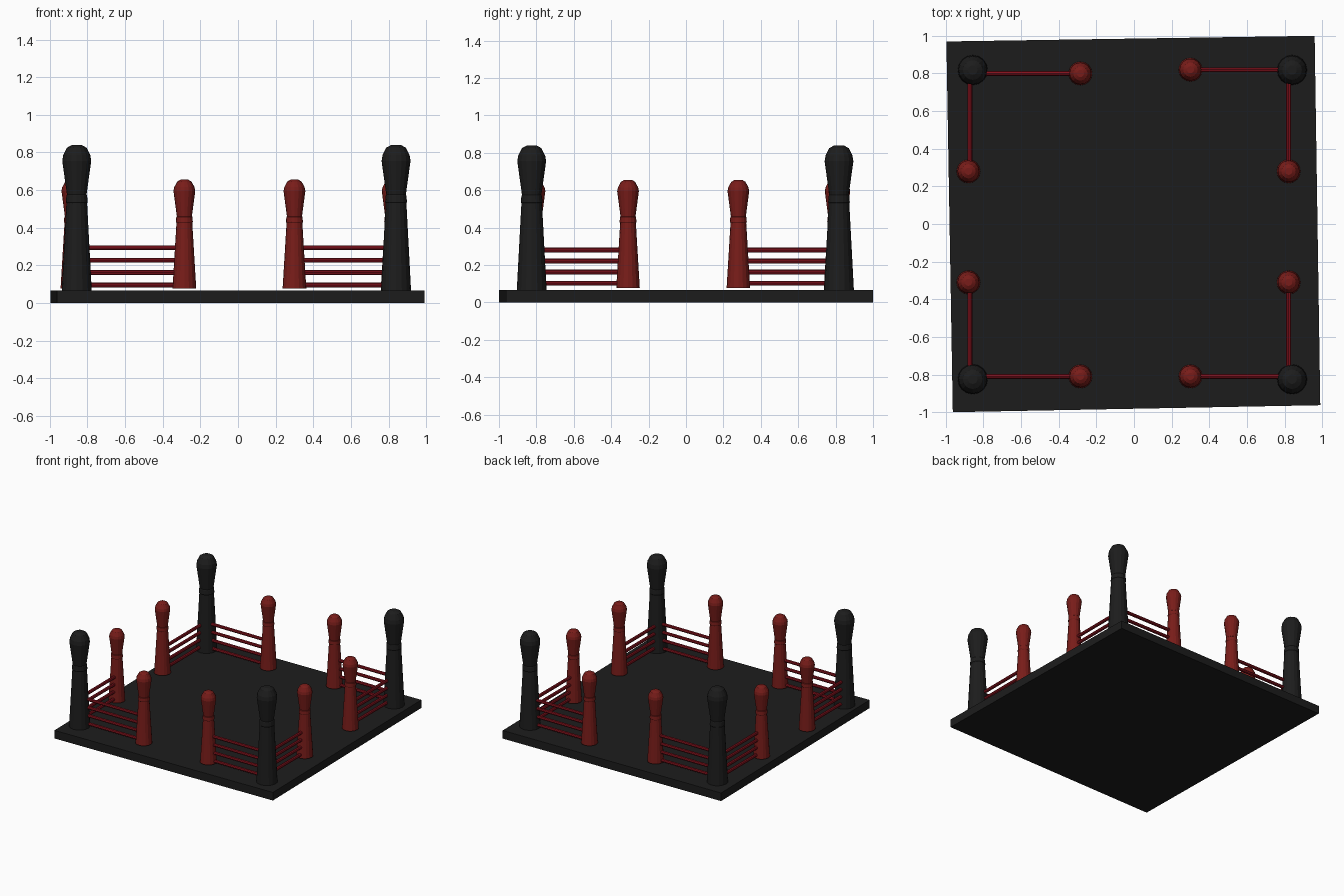
import bpy, bmesh, math
from mathutils import Vector

if "Cube" in bpy.data.objects:
    bpy.data.objects.remove(bpy.data.objects["Cube"])


def material(name, rgb):
    m = bpy.data.materials.new(name)
    m.diffuse_color = (*rgb, 1)
    m.use_nodes = True
    m.node_tree.nodes["Principled BSDF"].inputs["Base Color"].default_value = m.diffuse_color
    return m


BLACK = material("black_paint", (0.012, 0.012, 0.012))
RED = material("red_paint", (0.19, 0.012, 0.01))
ROPE = material("rope_red", (0.23, 0.006, 0.012))


def finish(bm, name, mat):
    bmesh.ops.recalc_face_normals(bm, faces=bm.faces)
    me = bpy.data.meshes.new(name)
    bm.to_mesh(me)
    bm.free()
    me.materials.append(mat)
    ob = bpy.data.objects.new(name, me)
    bpy.context.collection.objects.link(ob)
    return ob


def lathe(name, profile, x, y, mat, sides=16):
    bm = bmesh.new()
    rings = []
    for r, z in profile:
        rings.append([bm.verts.new((x + r * math.cos(math.tau * i / sides),
                                    y + r * math.sin(math.tau * i / sides), z))
                      for i in range(sides)])
    for a, b in zip(rings, rings[1:]):
        for i in range(sides):
            j = (i + 1) % sides
            bm.faces.new((a[i], a[j], b[j], b[i]))
    bm.faces.new(rings[0])
    bm.faces.new(rings[-1])
    return finish(bm, name, mat)


def rope(name, a, b, radius=0.013):
    a, b = Vector(a), Vector(b)
    bm = bmesh.new()
    bmesh.ops.create_cone(bm, cap_ends=True, segments=8, radius1=radius,
                          radius2=radius, depth=(b - a).length)
    bm.transform((b - a).to_track_quat('Z', 'Y').to_matrix().to_4x4())
    bmesh.ops.translate(bm, verts=bm.verts, vec=(a + b) / 2)
    return finish(bm, name, ROPE)


# floor slab, turned very slightly
bm = bmesh.new()
lower = [bm.verts.new((x, y, 0)) for x, y in
         ((-0.963, -1.0), (0.99, -0.963), (0.96, 1.0), (-0.997, 0.97))]
face = bm.faces.new(lower)
ext = bmesh.ops.extrude_face_region(bm, geom=[face], use_keep_orig=True)
bmesh.ops.translate(bm, vec=(0, 0, 0.066),
                    verts=[v for v in ext["geom"] if isinstance(v, bmesh.types.BMVert)])
finish(bm, "platform", BLACK)

# skittle-shaped profiles: (radius, height)
CORNER = [(0.08, 0.06), (0.055, 0.53), (0.058, 0.535), (0.055, 0.57), (0.052, 0.575),
          (0.077, 0.755), (0.072, 0.785), (0.052, 0.825), (0.025, 0.84)]
SMALL = [(0.063, 0.076), (0.042, 0.425), (0.045, 0.43), (0.043, 0.457), (0.040, 0.46),
         (0.058, 0.595), (0.054, 0.615), (0.038, 0.645), (0.019, 0.656)]

# each corner: black post, red post along x, red post along y
corners = {
    "front_left": ((-0.857, -0.825), (-0.285, -0.81), (-0.88, -0.31)),
    "front_right": ((0.84, -0.825), (0.30, -0.81), (0.822, -0.31)),
    "back_right": ((0.84, 0.818), (0.30, 0.82), (0.822, 0.28)),
    "back_left": ((-0.857, 0.818), (-0.285, 0.80), (-0.88, 0.28)),
}
for name, (post, px, py) in corners.items():
    lathe(name + "_corner_post", CORNER, *post, BLACK)
    lathe(name + "_side_post_x", SMALL, *px, RED)
    lathe(name + "_side_post_y", SMALL, *py, RED)
    # four ropes from the corner post to each red post
    for i in range(4):
        zx = 0.095 + 0.066 * i
        zy = 0.103 + 0.059 * i
        rope(f"{name}_rope_x{i}", (post[0], px[1], zx), (px[0], px[1], zx))
        rx = py[0] + (0.008 if post[0] < 0 else 0)
        rope(f"{name}_rope_y{i}", (rx, post[1], zy), (rx, py[1], zy))
